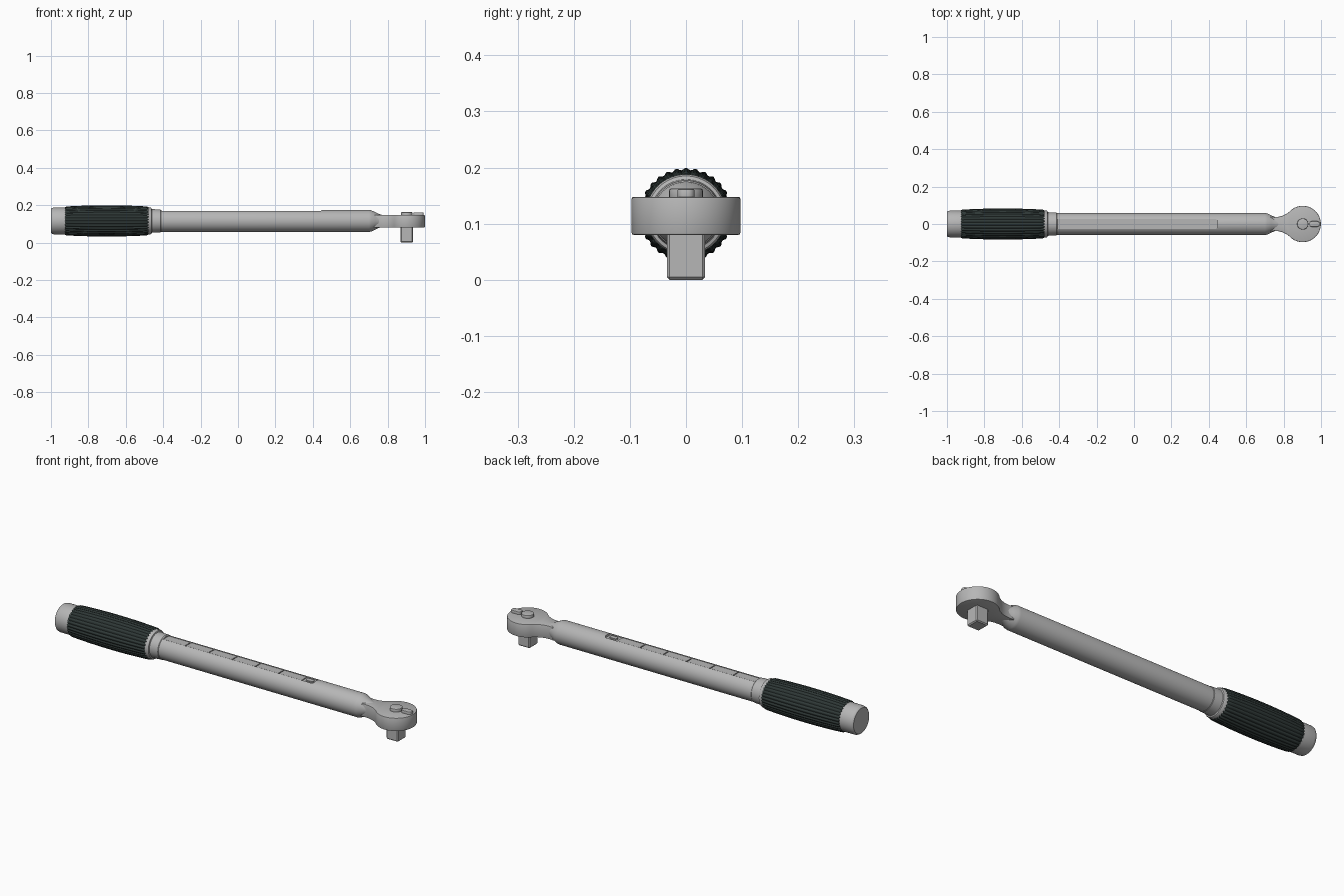
import bpy, bmesh, math
from mathutils import Matrix

if "Cube" in bpy.data.objects:
    bpy.data.objects.remove(bpy.data.objects["Cube"])

AXIS = 0.116  # height of the handle axis


def material(name, rgb):
    m = bpy.data.materials.new(name)
    m.diffuse_color = (*rgb, 1)
    m.use_nodes = True
    m.node_tree.nodes["Principled BSDF"].inputs["Base Color"].default_value = m.diffuse_color
    return m


STEEL = material("satin_steel", (0.47, 0.47, 0.47))
RUBBER = material("dark_rubber", (0.028, 0.04, 0.038))


def finish(name, bm, mat, bevel=0, segments=2, smooth=35):
    bmesh.ops.recalc_face_normals(bm, faces=bm.faces)
    mesh = bpy.data.meshes.new(name)
    bm.to_mesh(mesh)
    bm.free()
    ob = bpy.data.objects.new(name, mesh)
    bpy.context.collection.objects.link(ob)
    mesh.materials.append(mat)
    if bevel:
        mod = ob.modifiers.new("bevel", 'BEVEL')
        mod.width, mod.segments = bevel, segments
        mod.limit_method, mod.angle_limit = 'ANGLE', math.radians(40)
    bpy.ops.object.select_all(action='DESELECT')
    ob.select_set(True)
    bpy.context.view_layer.objects.active = ob
    if bevel:
        bpy.ops.object.modifier_apply(modifier="bevel")
    bpy.ops.object.shade_smooth_by_angle(angle=math.radians(smooth))
    return ob


def lathe(name, profile, mat, steps=64, ripple=lambda i: 0.0):
    """Spin (x, radius) points about the handle axis and cap both ends."""
    bm = bmesh.new()
    rings = []
    for x, r in profile:
        ring = []
        for i in range(steps):
            a, rr = math.tau * i / steps, r - ripple(i)
            ring.append(bm.verts.new((x, rr * math.cos(a), AXIS + rr * math.sin(a))))
        rings.append(ring)
    for p, q in zip(rings, rings[1:]):
        for i in range(steps):
            j = (i + 1) % steps
            bm.faces.new((p[i], p[j], q[j], q[i]))
    bm.faces.new(rings[0])
    bm.faces.new(rings[-1])
    return finish(name, bm, mat)


def prism(name, outline, z0, z1, mat, bevel=0, segments=2):
    """Extrude an (x, y) outline from z0 to z1."""
    bm = bmesh.new()
    face = bm.faces.new([bm.verts.new((x, y, z0)) for x, y in outline])
    new = bmesh.ops.extrude_face_region(bm, geom=[face])["geom"]
    bmesh.ops.translate(bm, vec=(0, 0, z1 - z0),
                        verts=[v for v in new if isinstance(v, bmesh.types.BMVert)])
    return finish(name, bm, mat, bevel, segments)


def rounded(x0, x1, half, r, n=6):
    """Rounded rectangle outline, symmetric about y = 0."""
    pts = []
    for k, (cx, cy) in enumerate([(x1 - r, half - r), (x0 + r, half - r),
                                  (x0 + r, r - half), (x1 - r, r - half)]):
        for i in range(n + 1):
            a = math.pi / 2 * (k + i / n)
            pts.append((cx + r * math.cos(a), cy + r * math.sin(a)))
    return pts


def circle(cx, r, n):
    return [(cx + r * math.cos(math.tau * i / n), r * math.sin(math.tau * i / n)) for i in range(n)]


# End cap
lathe("end_cap", [(-1, 0.064), (-0.995, 0.069), (-0.985, 0.0715), (-0.935, 0.0715), (-0.91, 0.0715)], STEEL)

# Barrel shaped rubber grip with lengthwise grooves
grip = [(-0.927, 0.068), (-0.924, 0.074)]
for k in range(17):
    t = k / 16
    grip.append((-0.918 + 0.432 * t, 0.077 + 0.0065 * math.sin(math.pi * t) ** 0.8))
grip += [(-0.48, 0.074), (-0.477, 0.068)]
lathe("rubber_grip", grip, RUBBER, 180, lambda i: (0.004, 0.003, 0.0008, 0, 0.0008, 0.003)[i % 6])

# Collar between grip and tube
lathe("grip_collar", [(-0.49, 0.072), (-0.468, 0.072), (-0.463, 0.069), (-0.461, 0.063),
                      (-0.415, 0.061), (-0.41, 0.057)], STEEL)

# Main tube tapering into the neck, with the scale window cut into its top
tube = lathe("main_tube", [(-0.48, 0.059), (0.70, 0.059), (0.712, 0.057), (0.735, 0.046),
                           (0.75, 0.039), (0.765, 0.034), (0.785, 0.028)], STEEL, 96)
cutter = prism("window_cutter", rounded(-0.425, 0.447, 0.026, 0.012), AXIS + 0.047, AXIS + 0.1, STEEL)
mod = tube.modifiers.new("window", 'BOOLEAN')
mod.operation, mod.object, mod.solver = 'DIFFERENCE', cutter, 'EXACT'
bpy.context.view_layer.objects.active = tube
bpy.ops.object.modifier_apply(modifier="window")
bpy.data.objects.remove(cutter)
bpy.ops.object.select_all(action='DESELECT')
tube.select_set(True)
bpy.ops.object.shade_smooth_by_angle(angle=math.radians(30))

# Scale plates separated by narrow gaps, and the pointer at the end
for i in range(6):
    x = -0.415 + i * 0.133
    prism(f"scale_plate_{i + 1}", rounded(x, x + 0.128, 0.022, 0.004, 2),
          AXIS + 0.046, AXIS + 0.051, STEEL)
prism("scale_pointer", rounded(0.39, 0.432, 0.012, 0.011), AXIS + 0.046, AXIS + 0.053, STEEL)

# Ratchet head: round disc flowing into a waisted neck
HEAD_X, HEAD_R = 0.902, 0.097
neck = [(0.722, 0.040), (0.75, 0.037), (0.775, 0.039), (0.797, 0.045), (0.815, 0.054)]
arc = []
for i in range(49):
    a = math.radians(-138 + 276 * i / 48)
    arc.append((HEAD_X + HEAD_R * math.cos(a), HEAD_R * math.sin(a)))
prism("ratchet_head", [(x, -y) for x, y in neck] + arc + neck[::-1], 0.08, 0.148, STEEL, 0.004)

# Square drive with a chamfered tip
drive = [(HEAD_X - 0.034, -0.034), (HEAD_X + 0.034, -0.034), (HEAD_X + 0.034, 0.034), (HEAD_X - 0.034, 0.034)]
prism("square_drive", drive, 0, 0.09, STEEL, 0.005, 1)

# Release button and direction lever on top of the head
prism("release_button", circle(HEAD_X, 0.030, 24), 0.14, 0.163, STEEL, 0.004)
prism("direction_lever", rounded(0.938, 0.992, 0.015, 0.012), 0.14, 0.162, STEEL, 0.003)
